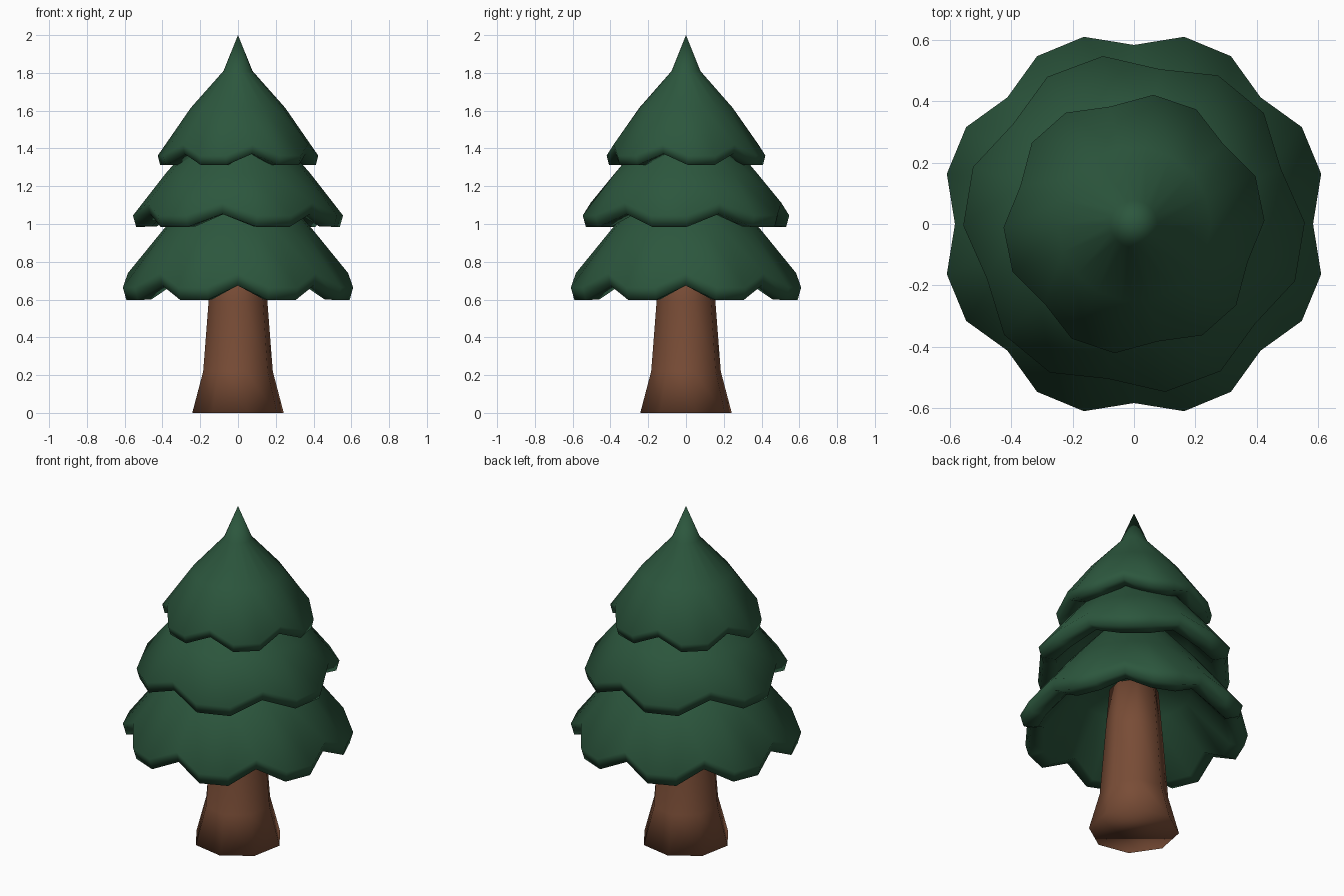
import bpy, bmesh, math

if "Cube" in bpy.data.objects:
    bpy.data.objects.remove(bpy.data.objects["Cube"])


def material(name, rgb):
    m = bpy.data.materials.new(name)
    m.diffuse_color = (*rgb, 1)
    m.use_nodes = True
    m.node_tree.nodes["Principled BSDF"].inputs["Base Color"].default_value = m.diffuse_color
    return m


GREEN = material("pine green", (0.025, 0.094, 0.047))
BROWN = material("bark brown", (0.190, 0.073, 0.037))


def ring(radius_z, n, offset):
    """Points around z; radius_z(i) gives radius and height of point i."""
    pts = []
    for i in range(n):
        a = math.radians(offset) + i * math.tau / n
        r, z = radius_z(i)
        pts.append((r * math.cos(a), r * math.sin(a), z))
    return pts


def loft(name, rings, mat, tip=None, tail=None):
    """Skin stacked rings, listed top down, closing each end with a point or a flat cap."""
    bm = bmesh.new()
    loops = [[bm.verts.new(p) for p in r] for r in rings]
    n = len(loops[0])
    for a, b in zip(loops, loops[1:]):
        for i in range(n):
            j = (i + 1) % n
            bm.faces.new((a[i], b[i], b[j], a[j]))
    for loop, z in ((loops[0], tip), (loops[-1], tail)):
        if z is None:
            bm.faces.new(loop)
        else:
            v = bm.verts.new((0, 0, z))
            for i in range(n):
                bm.faces.new((v, loop[i], loop[(i + 1) % n]))
    bmesh.ops.recalc_face_normals(bm, faces=bm.faces)
    for f in bm.faces:
        f.smooth = True
    me = bpy.data.meshes.new(name)
    bm.to_mesh(me)
    bm.free()
    me.materials.append(mat)
    ob = bpy.data.objects.new(name, me)
    bpy.context.collection.objects.link(ob)
    return ob


def tier(name, lobes, offset, r_lobe, r_notch, base, lift, thick, upper, tip):
    """Scalloped skirt of branches: each lobe has two low points and one raised notch."""
    n = lobes * 3

    def rim(scale, dz):
        def f(i):
            notch = i % 3 == 0
            return ((r_notch if notch else r_lobe) * scale,
                    base + dz + (lift if notch else 0))
        return ring(f, n, offset)

    rings = [ring(lambda i, p=p: p, n, offset) for p in upper]
    rings += [rim(1.0, thick), rim(0.97, 0.0), rim(1 - 0.1 / r_lobe, 0.002)]
    # hollow underside running parallel to the top surface
    r, z = upper[-1]
    rings.append(ring(lambda i: (r - 0.085, z - 0.085), n, offset))
    loft(name, rings, GREEN, tip, z + 0.06)


# branches, from the lowest tier to the crown
tier("lower_branches", 8, 0, 0.631, 0.583, 0.598, 0.076, 0.066,
     [(0.20, 1.20), (0.40, 0.965)], 1.38)
tier("middle_branches", 6, 20.5, 0.556, 0.511, 0.985, 0.068, 0.06,
     [(0.20, 1.48), (0.385, 1.265)], 1.64)
tier("top_branches", 6, 41.5, 0.425, 0.390, 1.312, 0.06, 0.05,
     [(0.077, 1.81), (0.25, 1.615)], 2.0)

# flared eight-sided trunk
loft("trunk", [ring(lambda i, p=p: p, 8, 11.5) for p in
               ((0.135, 0.88), (0.158, 0.60), (0.188, 0.22), (0.247, 0.0))], BROWN)
